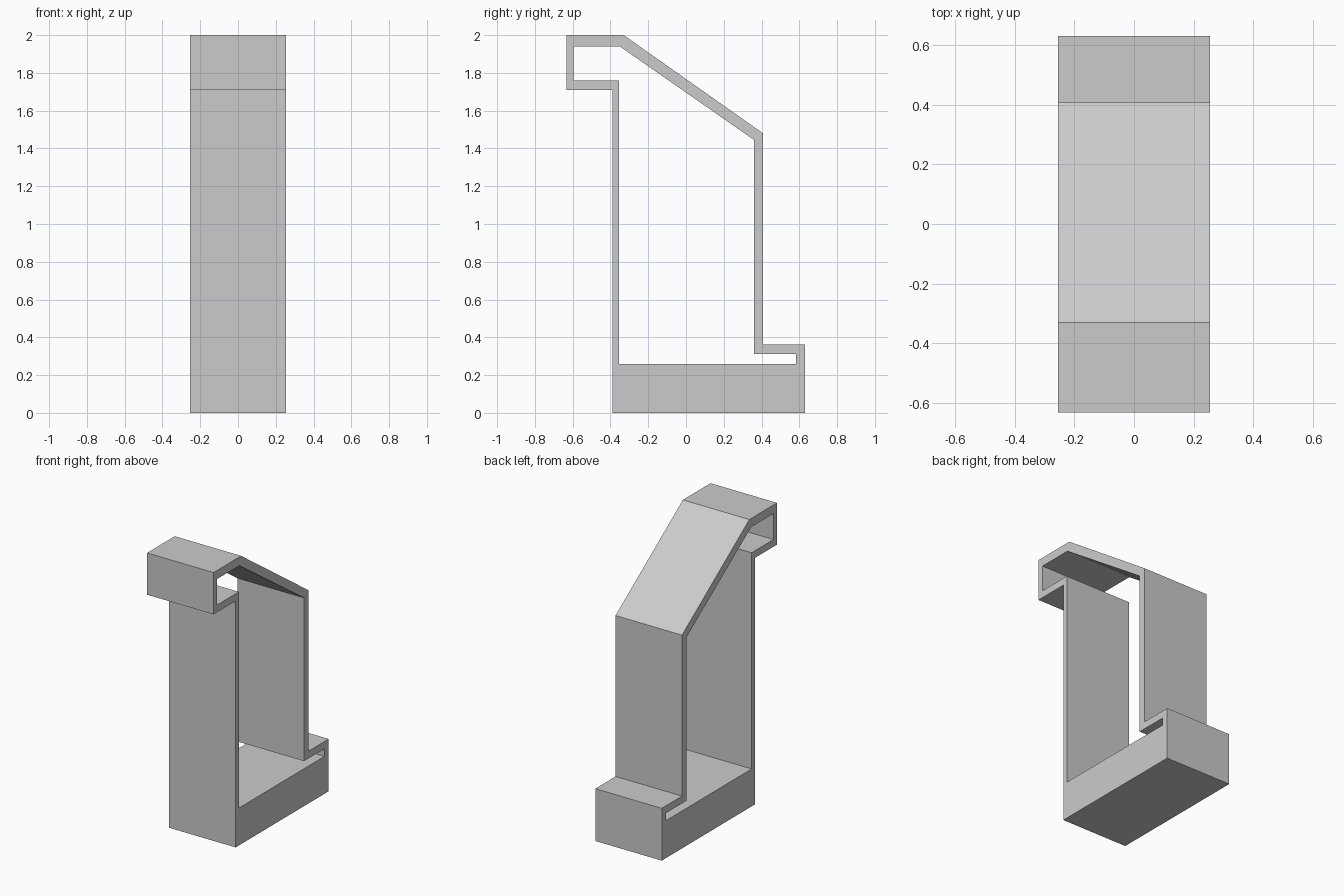
import bpy, bmesh

if "Cube" in bpy.data.objects:
    bpy.data.objects.remove(bpy.data.objects["Cube"])

HALF_WIDTH = 0.255

# Side profile as (y, z): matching corners of the outer and inner outlines
OUTER = [(-0.39, 0), (0.63, 0), (0.63, 0.363), (0.408, 0.363), (0.408, 1.48),
         (-0.33, 2), (-0.633, 2), (-0.633, 1.71), (-0.39, 1.71)]
INNER = [(-0.355, 0.26), (0.582, 0.26), (0.582, 0.312), (0.36, 0.312), (0.36, 1.445),
         (-0.35, 1.94), (-0.595, 1.94), (-0.595, 1.76), (-0.355, 1.76)]


def extruded_frame(name, outer, inner, half_width):
    """Closed hollow profile, extruded along x."""
    bm = bmesh.new()
    outer_ring = [bm.verts.new((-half_width, y, z)) for y, z in outer]
    inner_ring = [bm.verts.new((-half_width, y, z)) for y, z in inner]
    n = len(outer)
    for i in range(n):
        j = (i + 1) % n
        bm.faces.new((outer_ring[i], outer_ring[j], inner_ring[j], inner_ring[i]))
    ext = bmesh.ops.extrude_face_region(bm, geom=bm.faces[:], use_keep_orig=True)
    moved = [g for g in ext["geom"] if isinstance(g, bmesh.types.BMVert)]
    bmesh.ops.translate(bm, verts=moved, vec=(2 * half_width, 0, 0))
    bmesh.ops.recalc_face_normals(bm, faces=bm.faces[:])
    mesh = bpy.data.meshes.new(name)
    bm.to_mesh(mesh)
    bm.free()
    obj = bpy.data.objects.new(name, mesh)
    bpy.context.collection.objects.link(obj)
    return obj


# Thick-based hollow frame with a sloped top and two stepped lips
extruded_frame("hollow_frame", OUTER, INNER, HALF_WIDTH)
